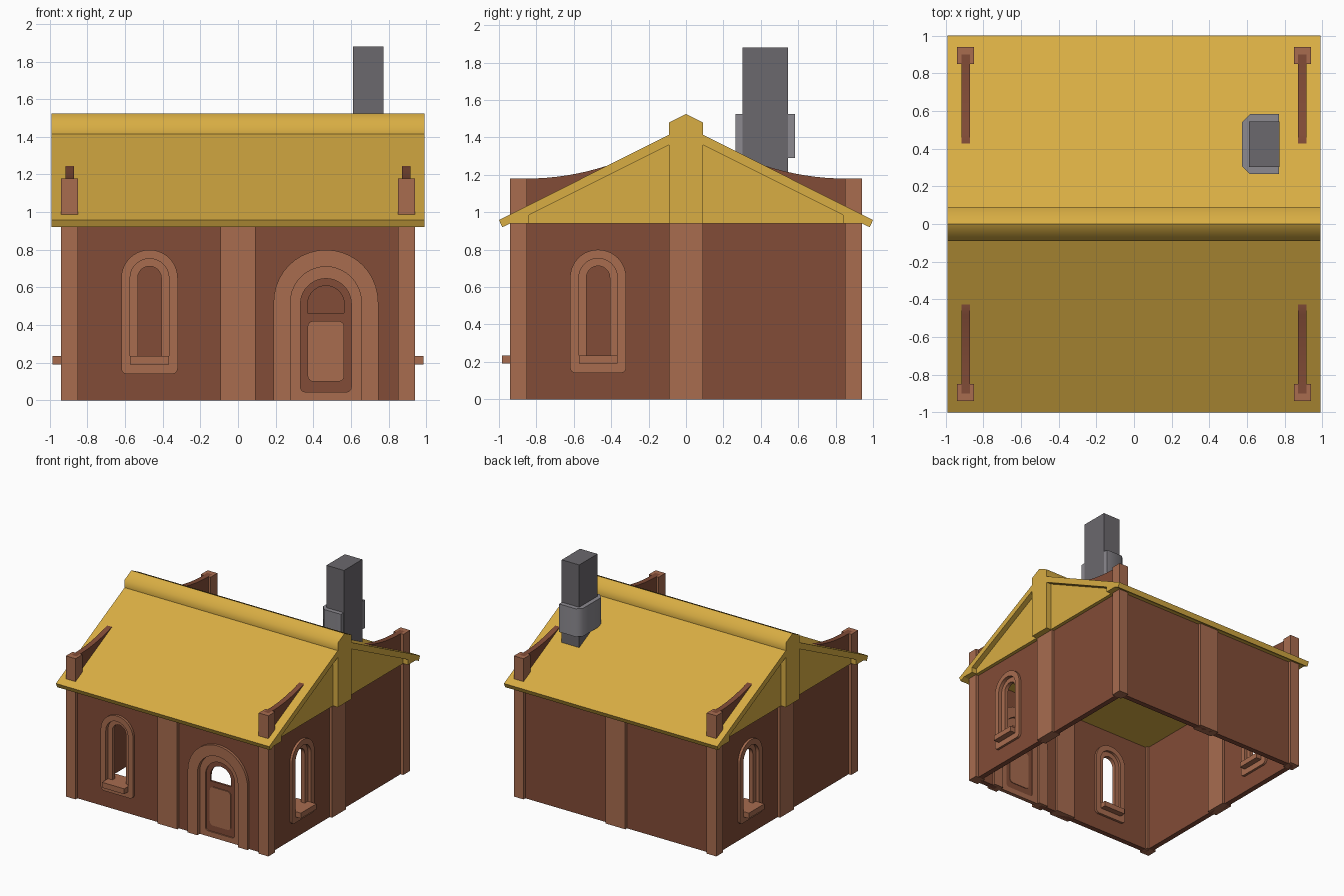
import bpy, bmesh, math
from mathutils import Matrix

if "Cube" in bpy.data.objects:
    bpy.data.objects.remove(bpy.data.objects["Cube"])


def material(name, hexa):
    rgb = [int(hexa[i:i + 2], 16) / 255 for i in (0, 2, 4)]
    lin = [c / 12.92 if c <= 0.04045 else ((c + 0.055) / 1.055) ** 2.4 for c in rgb]
    m = bpy.data.materials.new(name)
    m.diffuse_color = (*lin, 1)
    m.use_nodes = True
    m.node_tree.nodes["Principled BSDF"].inputs["Base Color"].default_value = m.diffuse_color
    return m


WALL = material("dark brown wall", "824C37")
TRIM = material("light brown trim", "A86C4F")
ROOF = material("yellow roof", "D8AD43")
STACK = material("dark grey chimney", "6B686D")
COLLAR = material("light grey collar", "8C8A90")

FRONT, RIGHT, BACK, LEFT = 0, 90, 180, -90


def plate(name, mat, loops, d0, d1, side=None, smooth=0):
    """Extrude a 2D outline (further loops are holes) from depth d0 to d1.
    side: wall angle, depth measured outward; None: lies flat, depth is z."""
    cu = bpy.data.curves.new(name, 'CURVE')
    cu.dimensions, cu.fill_mode, cu.extrude = '2D', 'BOTH', (d1 - d0) / 2
    for pts in loops:
        sp = cu.splines.new('POLY')
        sp.points.add(len(pts) - 1)
        for p, (u, v) in zip(sp.points, pts):
            p.co = (u, v, 0, 1)
        sp.use_cyclic_u = True
    tmp = bpy.data.objects.new("tmp", cu)
    bpy.context.collection.objects.link(tmp)
    deps = bpy.context.evaluated_depsgraph_get()
    me = bpy.data.meshes.new_from_object(tmp.evaluated_get(deps))
    bpy.data.objects.remove(tmp)
    mx = Matrix.Translation((0, 0, (d0 + d1) / 2))
    if side is not None:
        mx = Matrix.Rotation(math.radians(side), 4, 'Z') @ Matrix.Rotation(math.pi / 2, 4, 'X') @ mx
    me.transform(mx)
    bm = bmesh.new()
    bm.from_mesh(me)
    bmesh.ops.remove_doubles(bm, verts=bm.verts, dist=1e-5)
    bmesh.ops.recalc_face_normals(bm, faces=bm.faces)
    for f in bm.faces:
        f.smooth = False
        f.material_index = 0
    bm.to_mesh(me)
    bm.free()
    me.materials.clear()
    me.materials.append(mat)
    me.name = name
    ob = bpy.data.objects.new(name, me)
    bpy.context.collection.objects.link(ob)
    if smooth:
        bpy.ops.object.select_all(action='DESELECT')
        ob.select_set(True)
        bpy.context.view_layer.objects.active = ob
        bpy.ops.object.shade_smooth_by_angle(angle=math.radians(smooth))
    return ob


def rect(u0, u1, v0, v1):
    return [(u0, v0), (u1, v0), (u1, v1), (u0, v1)]


def arc(cx, cz, r, a0, a1, n):
    return [(cx + r * math.cos(math.radians(a0 + (a1 - a0) * i / n)),
             cz + r * math.sin(math.radians(a0 + (a1 - a0) * i / n))) for i in range(n + 1)]


def arch(cx, cz, r, z0, rb=0.0):
    """Round-topped outline, from bottom left over the top to bottom right."""
    top = arc(cx, cz, r, 180, 0, 20)
    if not rb:
        return [(cx - r, z0)] + top + [(cx + r, z0)]
    return (arc(cx - r + rb, z0 + rb, rb, 270, 180, 4) + top
            + arc(cx + r - rb, z0 + rb, rb, 0, -90, 4))


def round_rect(u0, u1, v0, v1, r):
    return (arc(u0 + r, v0 + r, r, 180, 270, 4) + arc(u1 - r, v0 + r, r, 270, 360, 4)
            + arc(u1 - r, v1 - r, r, 0, 90, 4) + arc(u0 + r, v1 - r, r, 90, 180, 4))


WX, WZ = -0.47, 0.65      # window centre
DX, DZ = 0.467, 0.522     # door arch centre
hole = arch(WX, WZ, 0.125, 0.165)

# Walls: the side walls rise above the roof in concave shoulders
front = [(-0.9, 0)] + arch(DX, DZ, 0.23, 0) + [(0.9, 0), (0.9, 0.94), (-0.9, 0.94)]
plate("front_wall", WALL, [front, hole], 0.87, 0.915, FRONT)
plate("back_wall", WALL, [rect(-0.9, 0.9, 0, 0.94)], 0.87, 0.915, BACK)
shoulder = [(0.9, 0), (0.9, 1.18)]
shoulder += [(0.85 - 0.42 * t, 1.18 + 0.066 * t * t) for t in [i / 8 for i in range(9)]]
shoulder += [(0.38, 1.24)]
gable = shoulder + [(-u, v) for u, v in reversed(shoulder)]
for side, label in ((RIGHT, "right"), (LEFT, "left")):
    plate(label + "_wall", WALL, [gable, hole], 0.87, 0.915, side, 30)

# Middle pilasters and corner posts
for side, label in ((FRONT, "front"), (RIGHT, "right"), (BACK, "back"), (LEFT, "left")):
    plate(label + "_pilaster", TRIM, [rect(-0.092, 0.092, 0, 0.94)], 0.85, 0.937, side)
for sx in (-1, 1):
    for sy in (-1, 1):
        a, b = sorted((sx * 0.85, sx * 0.94))
        c, d = sorted((sy * 0.85, sy * 0.94))
        plate("corner_post", TRIM, [rect(a, b, c, d)], 0, 1.18)

# Windows: outer surround, recessed inner ring, sill
for side, label in ((FRONT, "front"), (RIGHT, "right"), (LEFT, "left")):
    mid = arch(WX, WZ, 0.103, 0.19)
    plate(label + "_window_surround", TRIM, [arch(WX, WZ, 0.15, 0.14, 0.03), mid], 0.85, 0.935, side, 30)
    plate(label + "_window_ring", TRIM, [mid, arch(WX, WZ, 0.0625, 0.235)], 0.872, 0.905, side, 30)
    plate(label + "_window_sill", TRIM, [rect(WX - 0.103, WX + 0.103, 0.19, 0.235)], 0.80, 0.985, side)

# Door: surround, recessed frame, dark leaf with half-round light, raised panel
surround = arch(DX, DZ, 0.278, 0) + list(reversed(arch(DX, DZ, 0.188, 0)))
leaf = arch(DX, DZ - 0.01, 0.135, 0.045, 0.025)
light = [(DX - 0.097, 0.465)] + arc(DX, 0.512, 0.097, 180, 0, 16) + [(DX + 0.097, 0.465)]
plate("door_surround", TRIM, [surround], 0.85, 0.937, FRONT, 30)
plate("door_frame", TRIM, [arch(DX, DZ, 0.188, 0), leaf], 0.872, 0.905, FRONT, 30)
plate("door_leaf", WALL, [leaf, light], 0.877, 0.895, FRONT, 30)
plate("door_panel", TRIM, [round_rect(DX - 0.097, DX + 0.097, 0.10, 0.422, 0.03)], 0.872, 0.903, FRONT, 30)

# Roof: one long extrusion with rim and centre strip, plus recessed gable panels
half = [(0.09, 0.94), (0.09, 1.36), (0.84, 0.985), (0.84, 0.94), (0.94, 0.94), (0.982, 0.92),
        (1.0, 0.958), (0.09, 1.415), (0.09, 1.48)]
outline = half + [(0, 1.525)] + [(-u, v) for u, v in reversed(half)]
roof = plate("roof", ROOF, [outline], -0.99, 0.99, RIGHT)
bm = bmesh.new()
bm.from_mesh(roof.data)
for f in bm.faces:
    f.smooth = True
for e in bm.edges:  # only the shoulders of the ridge cap are shaded smooth
    e.smooth = all(abs(v.co.z - 1.48) < 0.001 for v in e.verts) and abs(e.verts[0].co.y - e.verts[1].co.y) < 0.001
bm.to_mesh(roof.data)
bm.free()
for s in (-1, 1):
    fill = [(s * u, v) for u, v in half[:4]]
    plate("gable_panel", ROOF, [fill], -0.945, 0.945, RIGHT)

# Chimney with a collar on three sides
plate("chimney", STACK, [rect(0.61, 0.772, 0.302, 0.545)], 1.15, 1.88)
plate("chimney_collar", COLLAR, [[(0.575, 0.305), (0.615, 0.265), (0.77, 0.265), (0.77, 0.583),
                                  (0.615, 0.583), (0.575, 0.543)]], 1.29, 1.525, None, 50)
